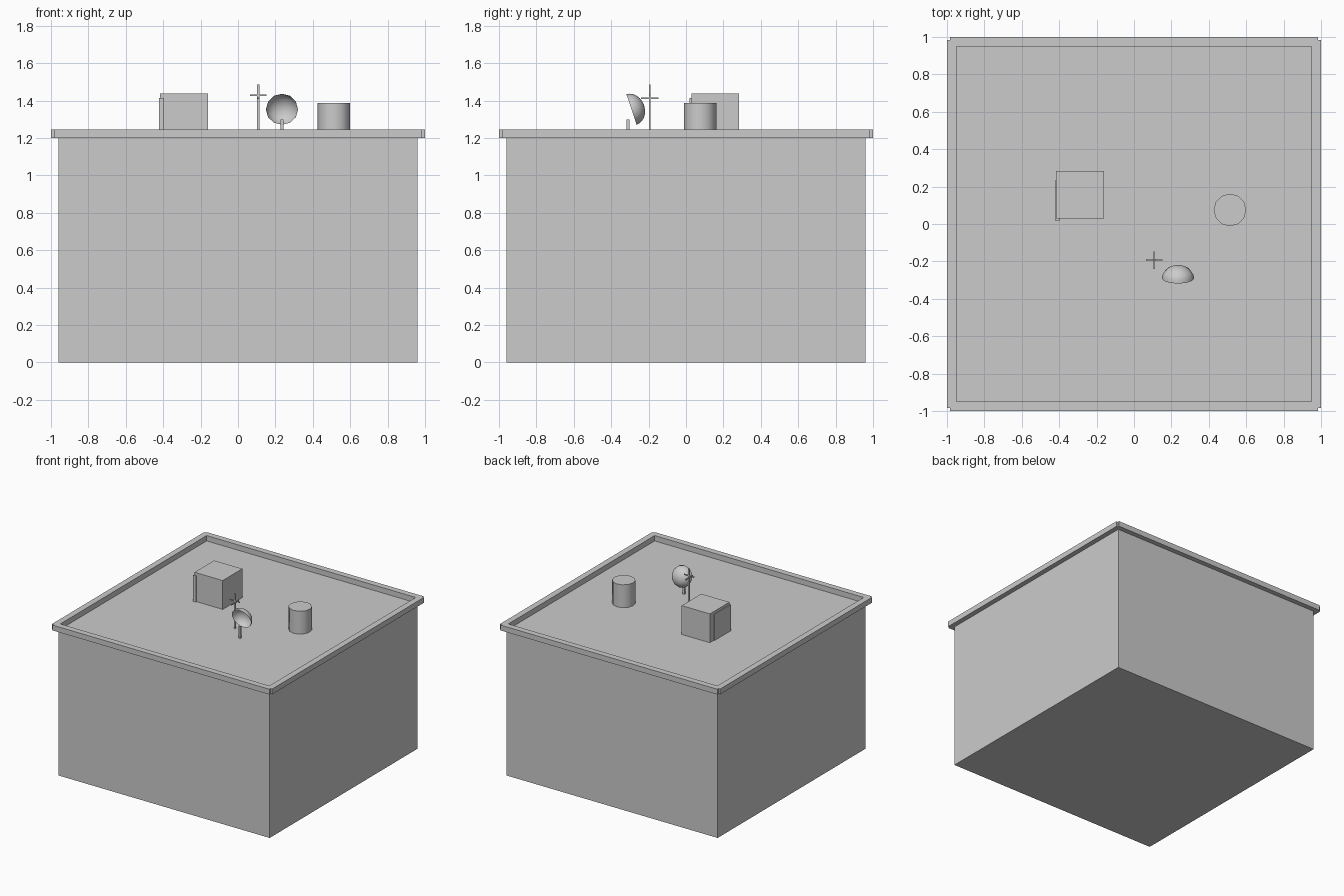
import bpy, bmesh, math
from mathutils import Matrix, Vector

if "Cube" in bpy.data.objects:
    bpy.data.objects.remove(bpy.data.objects["Cube"])

ROOF = 1.2


def add_box(name, lo, hi):
    """Axis-aligned box between two corners."""
    bm = bmesh.new()
    bmesh.ops.create_cube(bm, size=1)
    lo, hi = Vector(lo), Vector(hi)
    for v in bm.verts:
        v.co = Vector([(lo[i] + hi[i]) / 2 + v.co[i] * (hi[i] - lo[i]) for i in range(3)])
    return finish(name, bm)


def finish(name, bm):
    mesh = bpy.data.meshes.new(name)
    bm.to_mesh(mesh)
    bm.free()
    obj = bpy.data.objects.new(name, mesh)
    bpy.context.collection.objects.link(obj)
    return obj


# main building block
add_box("building_body", (-0.96, -0.96, 0), (0.96, 0.96, ROOF))

# parapet: four bars that cross with small corner notches
for side, s in (("low", -1), ("high", 1)):
    a, b = sorted((0.95 * s, 1.0 * s))
    add_box("parapet_y_" + side, (-0.985, a, ROOF), (0.985, b, 1.244))
    add_box("parapet_x_" + side, (a, -0.985, ROOF), (b, 0.985, 1.244))

# stair house with its door panel on the left side
add_box("stair_house", (-0.416, 0.03, ROOF), (-0.16, 0.284, 1.437))
add_box("stair_house_door", (-0.422, 0.02, ROOF), (-0.396, 0.232, 1.415))

# water tank
bm = bmesh.new()
bmesh.ops.create_cone(bm, cap_ends=True, segments=12, radius1=0.087, radius2=0.087,
                      depth=0.188, matrix=Matrix.Translation((0.513, 0.075, ROOF + 0.094)))
tank = finish("water_tank", bm)

# antenna mast and cross bars
ax, ay = 0.108, -0.194
add_box("antenna_mast", (ax - 0.007, ay - 0.004, ROOF), (ax + 0.007, ay + 0.004, 1.486))
add_box("antenna_bar_x", (ax - 0.045, ay - 0.004, 1.424), (ax + 0.045, ay + 0.004, 1.432))
add_box("antenna_bar_y", (ax - 0.004, ay - 0.046, 1.408), (ax + 0.004, ay + 0.046, 1.416))

# dish: open half sphere, flattened, facing forward and slightly down
bm = bmesh.new()
bmesh.ops.create_uvsphere(bm, u_segments=12, v_segments=12, radius=0.086)
bmesh.ops.delete(bm, geom=[v for v in bm.verts if v.co.z < -0.001], context='VERTS')
for v in bm.verts:
    v.co.z *= 0.82
axis = Vector((0, 0.947, 0.32)).to_track_quat('Z', 'X').to_matrix().to_4x4()
bm.transform(Matrix.Translation((0.235, -0.291, 1.352)) @ axis)
dish = finish("dish", bm)
add_box("dish_post", (0.228, -0.317, ROOF), (0.242, -0.303, 1.298))

# smooth the round parts, keeping the tank rims sharp
for obj in (tank, dish):
    bpy.ops.object.select_all(action='DESELECT')
    obj.select_set(True)
    bpy.context.view_layer.objects.active = obj
    bpy.ops.object.shade_smooth_by_angle(angle=math.radians(40))
